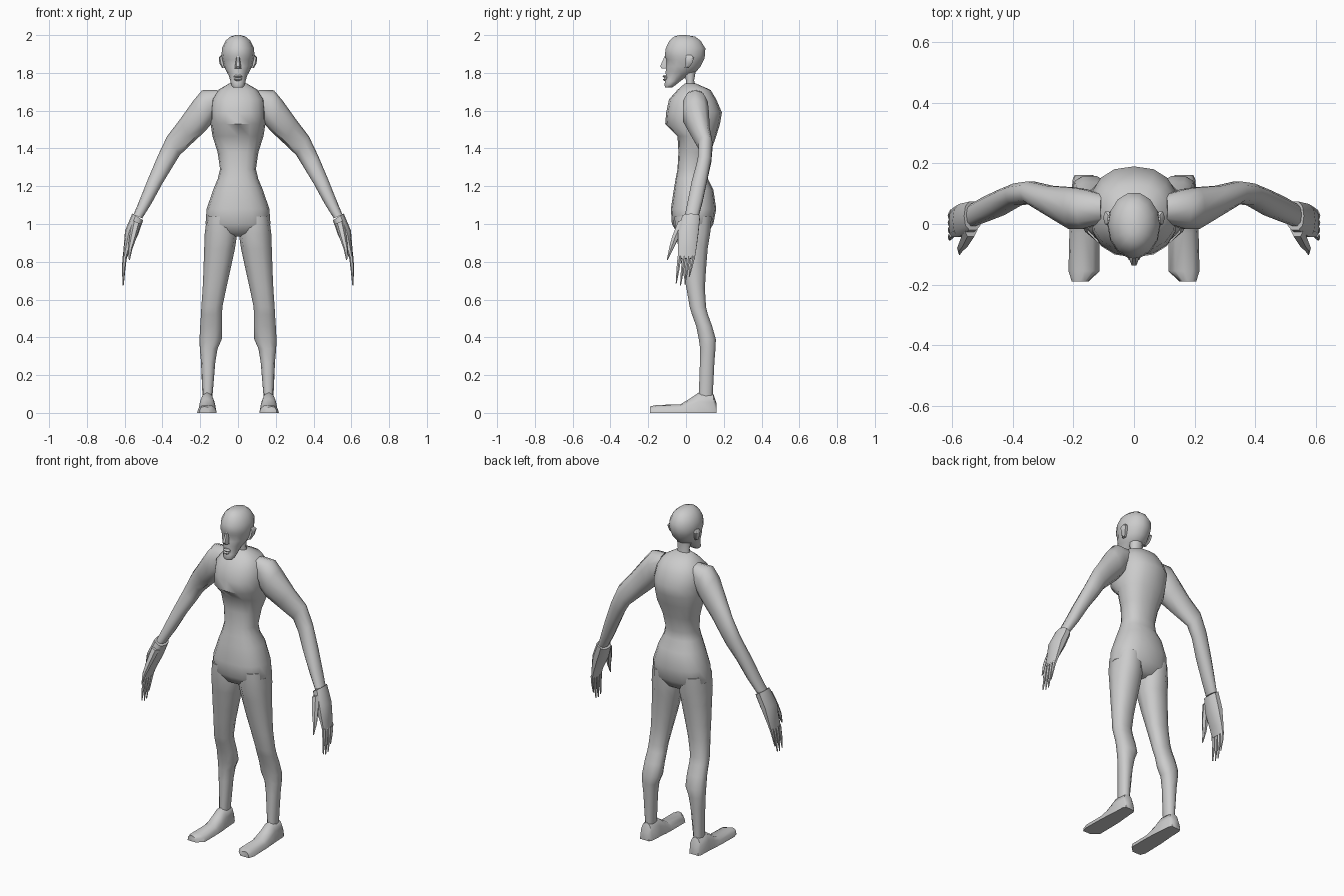
import bpy, bmesh, math
from mathutils import Vector

skin = bpy.data.materials.new("plain_grey")
skin.diffuse_color = (0.6, 0.6, 0.6, 1)


def loft(name, rings, sides=12, power=1.0, mirror=False, floor=False, angle=45):
    """Skin a row of rounded rings, each given as (centre, half axis u, half axis v)."""
    def bend(t):
        return math.copysign(abs(t) ** power, t) if abs(t) > 1e-6 else 0.0
    bm = bmesh.new()
    rows = []
    for c, u, v in rings:
        row = []
        for i in range(sides):
            a = 2 * math.pi * i / sides
            p = Vector(c) + Vector(u) * bend(math.cos(a)) + Vector(v) * bend(math.sin(a))
            if floor:
                p.z = max(p.z, 0)
            row.append(bm.verts.new(p))
        rows.append(row)
    for r, s in zip(rows, rows[1:]):
        for i in range(sides):
            j = (i + 1) % sides
            bm.faces.new((r[i], r[j], s[j], s[i]))
    bm.faces.new(rows[0])
    bm.faces.new(rows[-1])
    bmesh.ops.recalc_face_normals(bm, faces=bm.faces)
    me = bpy.data.meshes.new(name)
    bm.to_mesh(me)
    bm.free()
    me.materials.append(skin)
    ob = bpy.data.objects.new(name, me)
    bpy.context.collection.objects.link(ob)
    bpy.ops.object.select_all(action='DESELECT')
    ob.select_set(True)
    bpy.context.view_layer.objects.active = ob
    bpy.ops.object.shade_smooth_by_angle(angle=math.radians(angle))
    if mirror:
        ob.modifiers.new("mirror", 'MIRROR').use_axis[0] = True
        ob.location = (0, 0, 0)
    return ob


def flat(z, xa, xb, ya, yb):
    """Level ring spanning xa..xb and ya..yb."""
    return ((xa + xb) / 2, (ya + yb) / 2, z), ((xb - xa) / 2, 0, 0), (0, (yb - ya) / 2, 0)


def tilted(xo, zo, xi, zi, ya, yb):
    """Ring slanted in the xz plane, from an outer to an inner edge point."""
    return (((xo + xi) / 2, (ya + yb) / 2, (zo + zi) / 2),
            ((xo - xi) / 2, 0, (zo - zi) / 2), (0, (yb - ya) / 2, 0))


# Torso, from shoulders down to the crotch: z, half width, front, back
torso = [(1.745, .045, -.005, .05), (1.71, .105, -.045, .13), (1.66, .14, -.09, .16),
         (1.59, .147, -.105, .19), (1.53, .145, -.11, .18), (1.465, .135, -.045, .16),
         (1.38, .108, -.04, .13), (1.29, .095, -.045, .112), (1.24, .107, -.055, .115),
         (1.18, .132, -.065, .145), (1.08, .166, -.08, .16), (1.0, .172, -.075, .145),
         (.95, .12, -.045, .115), (.935, .06, -.01, .08)]
loft("torso", [flat(z, -w, w, f, b) for z, w, f, b in torso], sides=16, power=.85)

# Neck
loft("neck", [flat(1.70, -.05, .05, -.01, .06), flat(1.76, -.038, .038, .0, .044),
              flat(1.84, -.045, .045, -.04, .06)], sides=10)

# Head: z, half width, front, back
head = [(2.0, .012, -.035, .0), (1.992, .04, -.065, .05), (1.97, .066, -.09, .08),
        (1.93, .085, -.11, .105), (1.89, .087, -.115, .103), (1.87, .083, -.105, .098),
        (1.835, .075, -.106, .08), (1.805, .06, -.11, .055), (1.785, .048, -.108, .01),
        (1.755, .04, -.112, -.03), (1.735, .036, -.115, -.055), (1.722, .024, -.11, -.075)]
loft("head", [flat(z, -w, w, f, b) for z, w, f, b in head], sides=14)

# Nose, lips and ears
loft("nose", [flat(1.89, -.008, .008, -.114, -.09), flat(1.835, -.016, .016, -.14, -.09),
              flat(1.822, -.018, .018, -.13, -.09)], sides=6)
loft("lips", [flat(1.79, -.014, .014, -.118, -.09), flat(1.78, -.024, .024, -.124, -.09),
              flat(1.772, -.024, .024, -.114, -.09), flat(1.765, -.022, .022, -.122, -.09),
              flat(1.757, -.01, .01, -.115, -.09)], sides=8)
loft("ear", [flat(1.895, .075, .088, .0, .03), flat(1.88, .075, .102, -.005, .045),
             flat(1.85, .068, .098, -.005, .035), flat(1.825, .062, .084, -.01, .015)],
     sides=6, mirror=True)

# Legs: z, inner, outer, front, back
leg = [(1.04, .02, .165, -.065, .14), (.95, .004, .176, -.06, .132), (.87, .016, .179, -.042, .118),
       (.75, .042, .183, -.02, .108), (.66, .062, .187, .0, .102), (.56, .083, .194, .018, .108),
       (.52, .084, .196, .03, .118), (.46, .084, .2, .052, .14), (.39, .086, .204, .066, .16),
       (.34, .108, .202, .073, .158), (.27, .12, .196, .072, .152), (.09, .135, .188, .066, .143)]
loft("leg", [flat(z, i, o, f, b) for z, i, o, f, b in leg], sides=10, power=.85, mirror=True)

# Feet, from heel to toe: y, inner, outer, height
foot = [(.162, .135, .195, .05), (.145, .125, .203, .1), (.068, .12, .206, .108),
        (.02, .115, .21, .075), (-.03, .113, .213, .045), (-.155, .113, .216, .042),
        (-.19, .15, .205, .034)]
loft("foot", [((((a + b) / 2), y, 0), ((b - a) / 2, 0, 0), (0, 0, h)) for y, a, b, h in foot],
     sides=12, power=.85, mirror=True, floor=True)

# Arms: outer x and z, inner x and z, front, back
arm = [(.11, 1.71, .105, 1.6, .0, .1), (.19, 1.708, .14, 1.53, -.02, .118),
       (.235, 1.655, .175, 1.49, -.02, .124), (.31, 1.55, .245, 1.425, .025, .128),
       (.375, 1.465, .308, 1.365, .065, .142), (.425, 1.36, .345, 1.305, .06, .135),
       (.48, 1.23, .4, 1.215, .028, .112), (.52, 1.13, .457, 1.11, .008, .09),
       (.553, 1.05, .507, 1.03, -.008, .068)]
loft("arm", [tilted(*r) for r in arm], sides=10, power=.9, mirror=True)

# Palms
palm = [(.56, 1.055, .502, 1.02, -.022, .076), (.598, .965, .53, .94, -.045, .068),
        (.606, .87, .572, .86, -.045, .056), (.61, .82, .59, .815, -.045, .048)]
loft("palm", [tilted(*r) for r in palm], sides=10, power=.8, mirror=True)

# Thumbs
loft("thumb", [tilted(.56, 1.02, .515, 1.0, -.045, .01), tilted(.575, .93, .54, .92, -.078, -.038),
               tilted(.583, .87, .56, .865, -.092, -.066), tilted(.578, .81, .572, .81, -.102, -.096)],
     sides=6, mirror=True)

# Four fingers
for n, tip in enumerate((.685, .675, .68, .72)):
    base_y, tip_y = -.034 + .024 * n, -.052 + .023 * n
    mid_y, mid_z = (base_y + tip_y) / 2, (.83 + tip) / 2
    loft("finger", [tilted(.611, .83, .588, .83, base_y - .012, base_y + .012),
                    tilted(.614, mid_z, .597, mid_z, mid_y - .009, mid_y + .009),
                    tilted(.611, tip, .605, tip, tip_y - .003, tip_y + .003)],
         sides=6, mirror=True)
